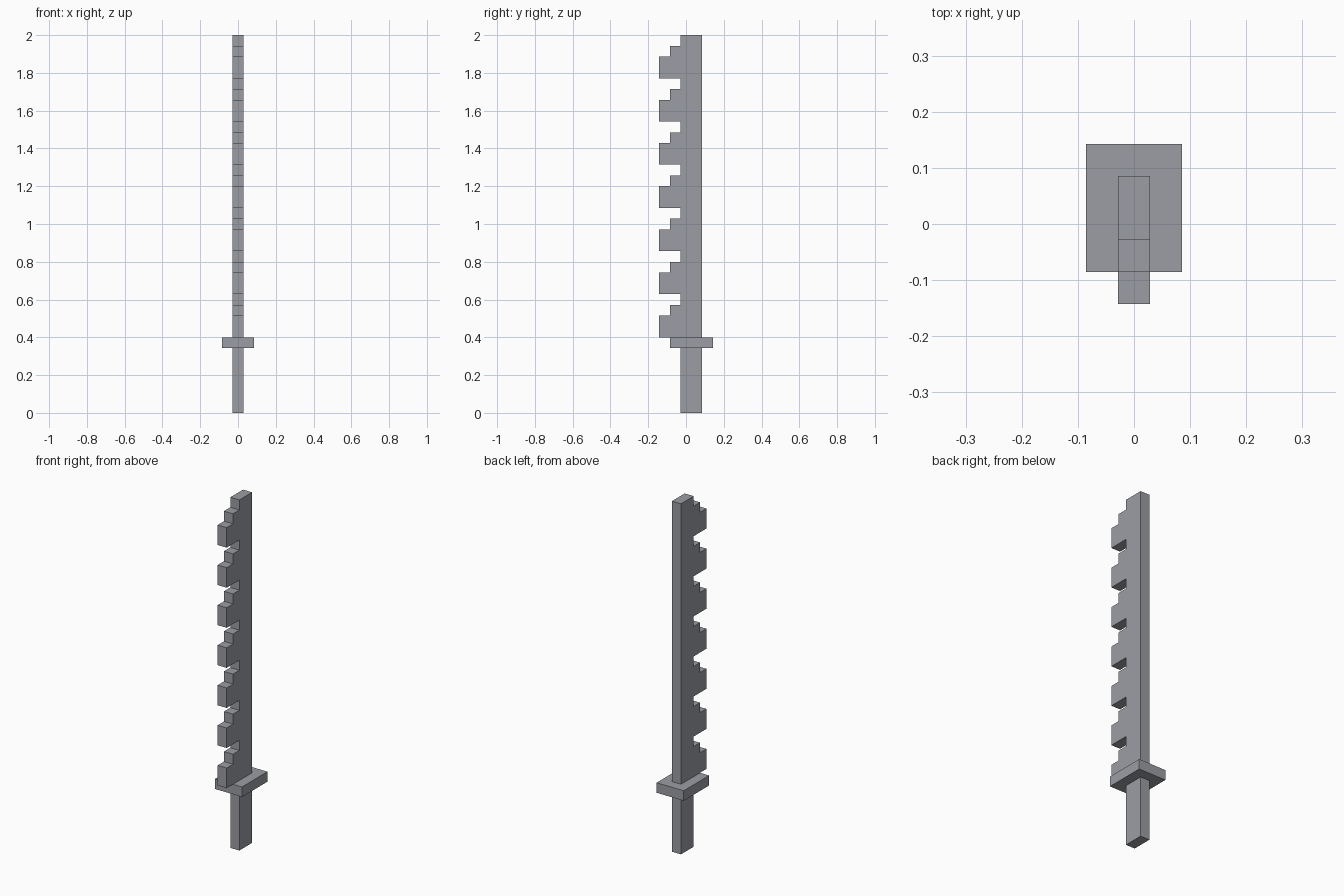
import bpy
import bmesh

cube = bpy.data.objects.get("Cube")
if cube:
    bpy.data.objects.remove(cube, do_unlink=True)

U = 2 / 35  # grid unit: the sword is 35 units tall

steel = bpy.data.materials.new("steel_grey")
steel.use_nodes = True
colour = (0.33, 0.34, 0.37, 1)
steel.diffuse_color = colour
steel.node_tree.nodes["Principled BSDF"].inputs["Base Color"].default_value = colour


def extrude_profile(name, profile, half_width):
    """Extrude a (y, z) outline, given in units, across x."""
    bm = bmesh.new()
    verts = [bm.verts.new((-half_width * U, y * U, z * U)) for y, z in profile]
    face = bm.faces.new(verts)
    result = bmesh.ops.extrude_face_region(bm, geom=[face])
    moved = [v for v in result["geom"] if isinstance(v, bmesh.types.BMVert)]
    bmesh.ops.translate(bm, verts=moved, vec=(2 * half_width * U, 0, 0))
    bmesh.ops.recalc_face_normals(bm, faces=bm.faces)
    mesh = bpy.data.meshes.new(name)
    bm.to_mesh(mesh)
    bm.free()
    mesh.materials.append(steel)
    obj = bpy.data.objects.new(name, mesh)
    bpy.context.collection.objects.link(obj)
    return obj


def rectangle(y0, y1, z0, z1):
    return [(y0, z0), (y1, z0), (y1, z1), (y0, z1)]


# Grip and guard
extrude_profile("grip", rectangle(-0.5, 1.5, 0, 6), 0.5)
extrude_profile("guard", rectangle(-1.5, 2.5, 6, 7), 1.5)

# Blade: straight back edge, seven stepped teeth along the front edge
outline = [(1.5, 35), (1.5, 7)]
for i in range(7):
    z = 7 + 4 * i
    if i:
        outline.append((-0.5, z))
    outline += [(-2.5, z), (-2.5, z + 2), (-1.5, z + 2), (-1.5, z + 3), (-0.5, z + 3)]
outline.append((-0.5, 35))
extrude_profile("serrated_blade", outline, 0.5)
